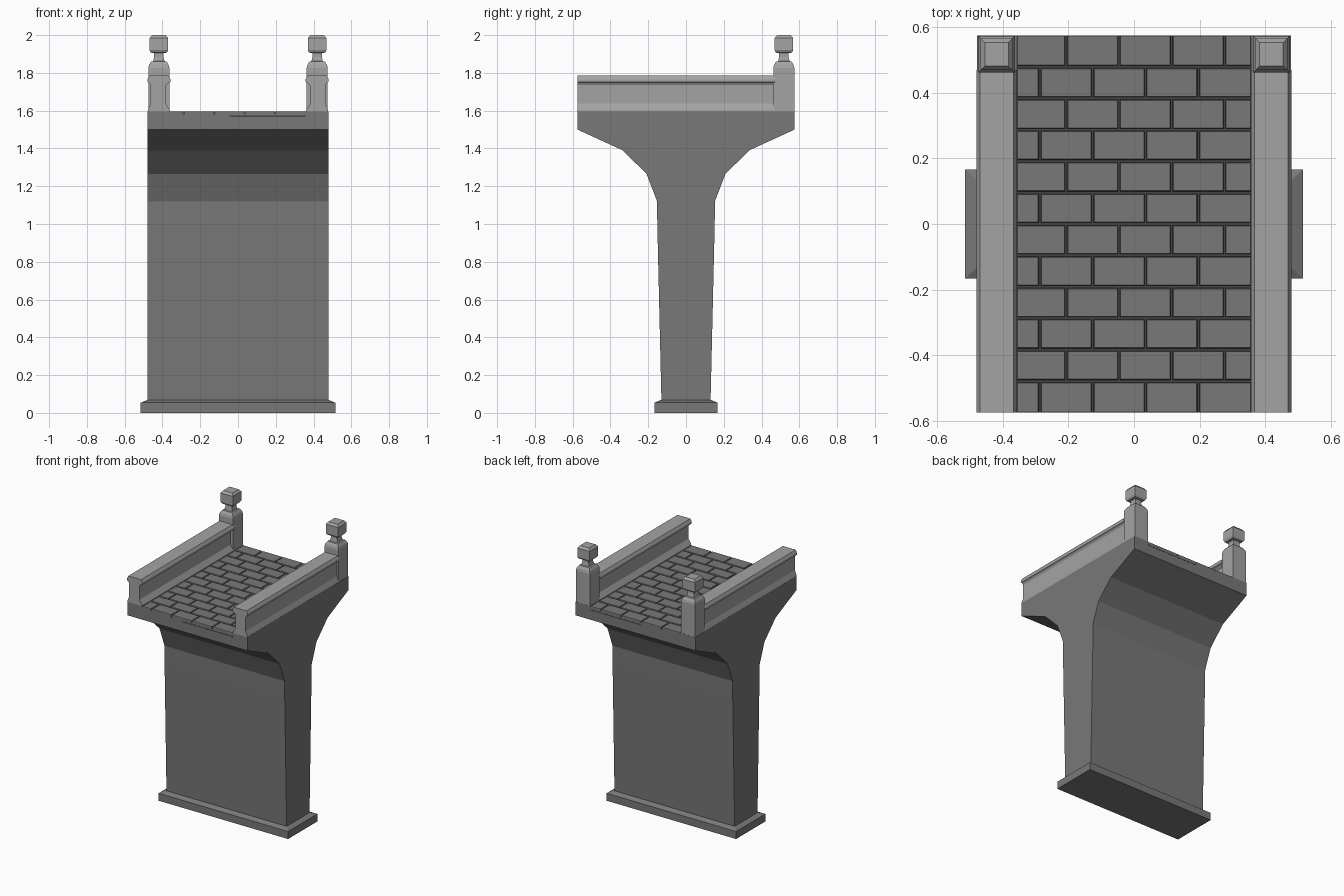
import bpy, bmesh

if "Cube" in bpy.data.objects:
    bpy.data.objects.remove(bpy.data.objects["Cube"])

def material(name, v):
    m = bpy.data.materials.new(name)
    m.diffuse_color = (v, v, v, 1)
    m.use_nodes = True
    m.node_tree.nodes["Principled BSDF"].inputs["Base Color"].default_value = m.diffuse_color
    return m

DARK = material("dark_stone", 0.19)
LIGHT = material("light_stone", 0.37)
MORTAR = material("mortar", 0.06)

def finish(name, bm, mat):
    bmesh.ops.recalc_face_normals(bm, faces=bm.faces)
    me = bpy.data.meshes.new(name)
    bm.to_mesh(me)
    bm.free()
    me.materials.append(mat)
    ob = bpy.data.objects.new(name, me)
    bpy.context.collection.objects.link(ob)
    return ob

def stack(bm, cx, cy, rings):
    """Rectangular rings (half x, half y, z) joined into a closed column."""
    loops = []
    for hx, hy, z in rings:
        loops.append([bm.verts.new((cx + sx * hx, cy + sy * hy, z))
                      for sx, sy in ((-1, -1), (1, -1), (1, 1), (-1, 1))])
    for a, b in zip(loops, loops[1:]):
        for i in range(4):
            j = (i + 1) % 4
            bm.faces.new((a[i], a[j], b[j], b[i]))
    bm.faces.new(loops[0][::-1])
    bm.faces.new(loops[-1])

def column(name, cx, cy, rings, mat):
    bm = bmesh.new()
    stack(bm, cx, cy, rings)
    return finish(name, bm, mat)

def box(name, x0, x1, y0, y1, z0, z1, mat):
    hx, hy = (x1 - x0) / 2, (y1 - y0) / 2
    return column(name, (x0 + x1) / 2, (y0 + y1) / 2, [(hx, hy, z0), (hx, hy, z1)], mat)

W, L = 0.478, 0.575      # half width and half length of the deck
DECK, TOP, IN = 1.58, 1.596, 0.357

# plinth and flared pier
column("plinth", 0, 0, [(0.515, 0.166, 0), (0.515, 0.166, 0.054), (0.482, 0.135, 0.068)], DARK)
flare = [(0.13, 0.06), (0.152, 1.0), (0.153, 1.12), (0.209, 1.265),
         (0.335, 1.39), (L, 1.5), (L, DECK)]
column("pier", 0, 0, [(W, y, z) for y, z in flare], DARK)

# paving: mortar bed and staggered bricks
box("mortar_bed", -IN, IN, -L + 0.001, L - 0.001, DECK - 0.002, DECK + 0.004, MORTAR)
bm = bmesh.new()
rows, pitch = 12, 2 * L / 12
for r in range(rows):
    y1 = L - r * pitch
    y0 = y1 - pitch
    start = -0.207 if r % 2 == 0 else -0.287
    cuts = [-IN] + [start + 0.161 * i for i in range(4)] + [IN]
    lo = y0 + (0.004 if r < rows - 1 else 0)
    hi = y1 - (0.004 if r > 0 else 0)
    for a, b in zip(cuts, cuts[1:]):
        a2 = a + (0.003 if a > -IN else 0)
        b2 = b - (0.003 if b < IN else 0)
        hx, hy = (b2 - a2) / 2, (hi - lo) / 2
        stack(bm, (a2 + b2) / 2, (lo + hi) / 2,
              [(hx, hy, DECK), (hx, hy, TOP - 0.003), (hx - 0.002, hy - 0.002, TOP)])
finish("paving_bricks", bm, DARK)

# thin dark joints on the deck ends
for s in (-1, 1):
    box("end_joint", -0.045, IN, s * L - 0.0005, s * L + 0.0005, 1.567, 1.574, MORTAR)

rail = [(0.361, TOP), (0.361, 1.603), (0.382, 1.637), (0.382, 1.735), (0.371, 1.746),
        (0.357, 1.752), (0.357, 1.766), (0.368, 1.785), (0.470, 1.785), (0.480, 1.766),
        (0.480, 1.752), (0.470, 1.746), (0.464, 1.735), (0.464, 1.637),
        (0.477, 1.603), (0.477, TOP)]
post = [(0.056, TOP), (0.056, 1.825), (0.052, 1.842), (0.041, 1.86), (0.030, 1.862),
        (0.025, 1.885), (0.025, 1.905), (0.042, 1.907), (0.049, 1.92),
        (0.049, 1.984), (0.036, 2.0)]
for s, side in ((-1, "left"), (1, "right")):
    # kerb under the railing
    box(side + "_kerb", *sorted((s * IN, s * W)), -L, L, DECK, TOP, DARK)
    # moulded railing swept along the deck
    bm = bmesh.new()
    ends = [[bm.verts.new((s * x, y, z)) for x, z in rail] for y in (-L, 0.47)]
    n = len(rail)
    for i in range(n):
        j = (i + 1) % n
        bm.faces.new((ends[0][i], ends[0][j], ends[1][j], ends[1][i]))
    bm.faces.new(ends[0])
    bm.faces.new(ends[1])
    finish(side + "_railing", bm, LIGHT)
    # end post with block finial
    column(side + "_post", s * 0.419, 0.518, [(h, h, z) for h, z in post], LIGHT)
